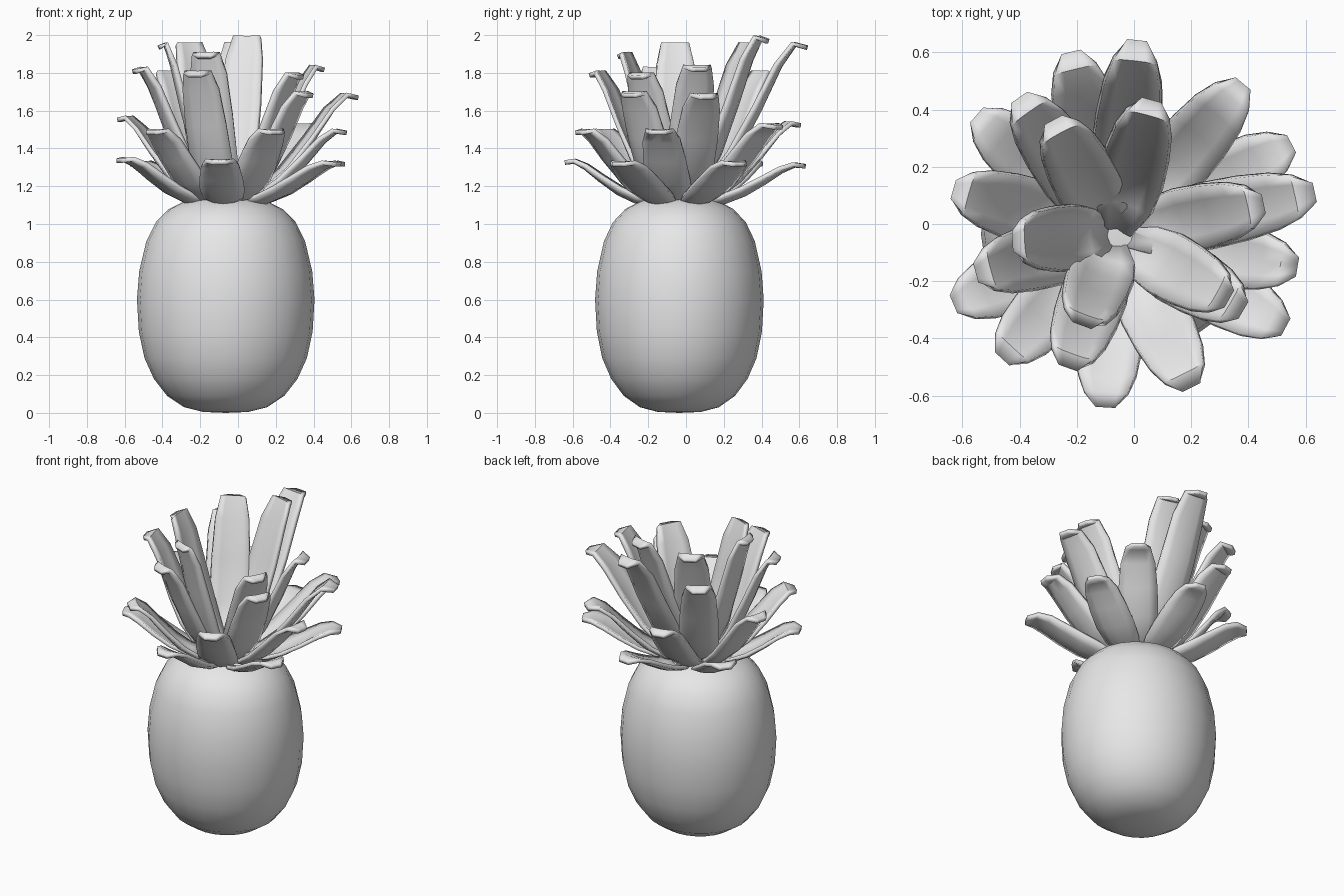
import bpy, bmesh
from math import cos, sin, tau, hypot
from mathutils import Vector

cube = bpy.data.objects.get("Cube")
if cube:
    bpy.data.objects.remove(cube)

grey = bpy.data.materials.new("light grey")
grey.diffuse_color = (0.8, 0.8, 0.8, 1)
grey.use_nodes = True
grey.node_tree.nodes["Principled BSDF"].inputs["Base Color"].default_value = (0.8, 0.8, 0.8, 1)


def make_object(name, bm):
    bmesh.ops.recalc_face_normals(bm, faces=bm.faces)
    mesh = bpy.data.meshes.new(name)
    bm.to_mesh(mesh)
    bm.free()
    mesh.materials.append(grey)
    obj = bpy.data.objects.new(name, mesh)
    bpy.context.collection.objects.link(obj)
    return obj


def smooth(obj, angle):
    bpy.ops.object.select_all(action='DESELECT')
    obj.select_set(True)
    bpy.context.view_layer.objects.active = obj
    bpy.ops.object.shade_smooth_by_angle(angle=angle)


# Fruit body: a lathed profile of radius and height
PROFILE = [(0.12, 0.005), (0.22, 0.03), (0.31, 0.09), (0.38, 0.18), (0.43, 0.29),
           (0.46, 0.43), (0.47, 0.6), (0.458, 0.75), (0.42, 0.91), (0.37, 1.01),
           (0.3, 1.08), (0.2, 1.13), (0.1, 1.15)]
SIDES = 24
CENTRE = Vector((-0.065, -0.035, 0))
bm = bmesh.new()
rings = [[bm.verts.new(CENTRE + Vector((r * cos(tau * i / SIDES), 0.95 * r * sin(tau * i / SIDES), z)))
          for i in range(SIDES)] for r, z in PROFILE]
for low, high in zip(rings, rings[1:]):
    for i in range(SIDES):
        j = (i + 1) % SIDES
        bm.faces.new((low[i], low[j], high[j], high[i]))
for ring, z in ((rings[0], 0), (rings[-1], 1.155)):
    pole = bm.verts.new(CENTRE + Vector((0, 0, z)))
    for i in range(SIDES):
        bm.faces.new((ring[i], ring[(i + 1) % SIDES], pole))
smooth(make_object("fruit_body", bm), 1.0)

# Leaf stations: fraction outward, fraction upward, half width
STATIONS = [(0, 0, 0.055), (0.22, 0.07, 0.1), (0.42, 0.27, 0.115), (0.62, 0.58, 0.112),
            (0.78, 0.86, 0.1), (0.9, 1.0, 0.076), (1.0, 0.98, 0.035)]
HEART = Vector((-0.065, -0.04, 0))


def leaf(name, x, y, z):
    """One cupped leaf running from the crown's heart to a curled tip."""
    out = Vector((x, y, 0)) - HEART
    reach = out.length
    out.normalize()
    side = Vector((-out.y, out.x, 0))
    height = (z - 1.3) / 0.7
    start, base = 0.12 - 0.1 * height, 1.1 + 0.04 * height
    bm = bmesh.new()
    rows = []
    for k, (u, v, w) in enumerate(STATIONS):
        # local tangent gives the direction in which the edges are cupped
        a, b = STATIONS[max(k - 1, 0)], STATIONS[min(k + 1, len(STATIONS) - 1)]
        run, rise = (b[0] - a[0]) * (reach - start), (b[1] - a[1]) * (z - base)
        cup = (Vector((0, 0, run)) - out * rise) / hypot(run, rise)
        depth = 0.32 * w * (1 - u * u)
        mid = HEART + out * (start + u * (reach - start)) + Vector((0, 0, base + v * (z - base)))
        rows.append([bm.verts.new(mid + side * s * w + cup * depth * s * s)
                     for s in (-1, -0.55, 0, 0.55, 1)])
    for p, q in zip(rows, rows[1:]):
        for i in range(len(p) - 1):
            bm.faces.new((p[i], p[i + 1], q[i + 1], q[i]))
    obj = make_object(name, bm)
    solid = obj.modifiers.new("thickness", 'SOLIDIFY')
    solid.thickness = 0.024
    solid.offset = 0
    smooth(obj, 0.8)


# Leaf tips in four tiers of six, from the lowest to the innermost
TIERS = {
    "low_leaf": [(0.01, 0.63, 1.31), (0.55, 0.28, 1.32), (0.53, -0.36, 1.32), (-0.1, -0.64, 1.33),
                 (-0.63, -0.28, 1.34), (-0.55, 0.38, 1.32)],
    "middle_leaf": [(0.38, 0.49, 1.52), (0.57, -0.15, 1.49), (0.2, -0.57, 1.49),
                    (-0.46, -0.47, 1.49), (-0.63, 0.12, 1.56), (-0.22, 0.6, 1.53)],
    "upper_leaf": [(0.63, 0.11, 1.68), (0.38, -0.3, 1.69), (-0.23, -0.5, 1.8),
                   (-0.55, -0.17, 1.82), (-0.4, 0.44, 1.8), (0.01, 0.64, 1.95)],
    "inner_leaf": [(0.45, 0.07, 1.83), (-0.18, -0.35, 1.9), (-0.42, -0.06, 1.95),
                   (0.33, -0.26, 1.79), (-0.28, 0.36, 1.95), (0.06, 0.43, 1.985)],
}
for tier, tips in TIERS.items():
    for n, tip in enumerate(tips, 1):
        leaf(f"{tier}_{n}", *tip)
